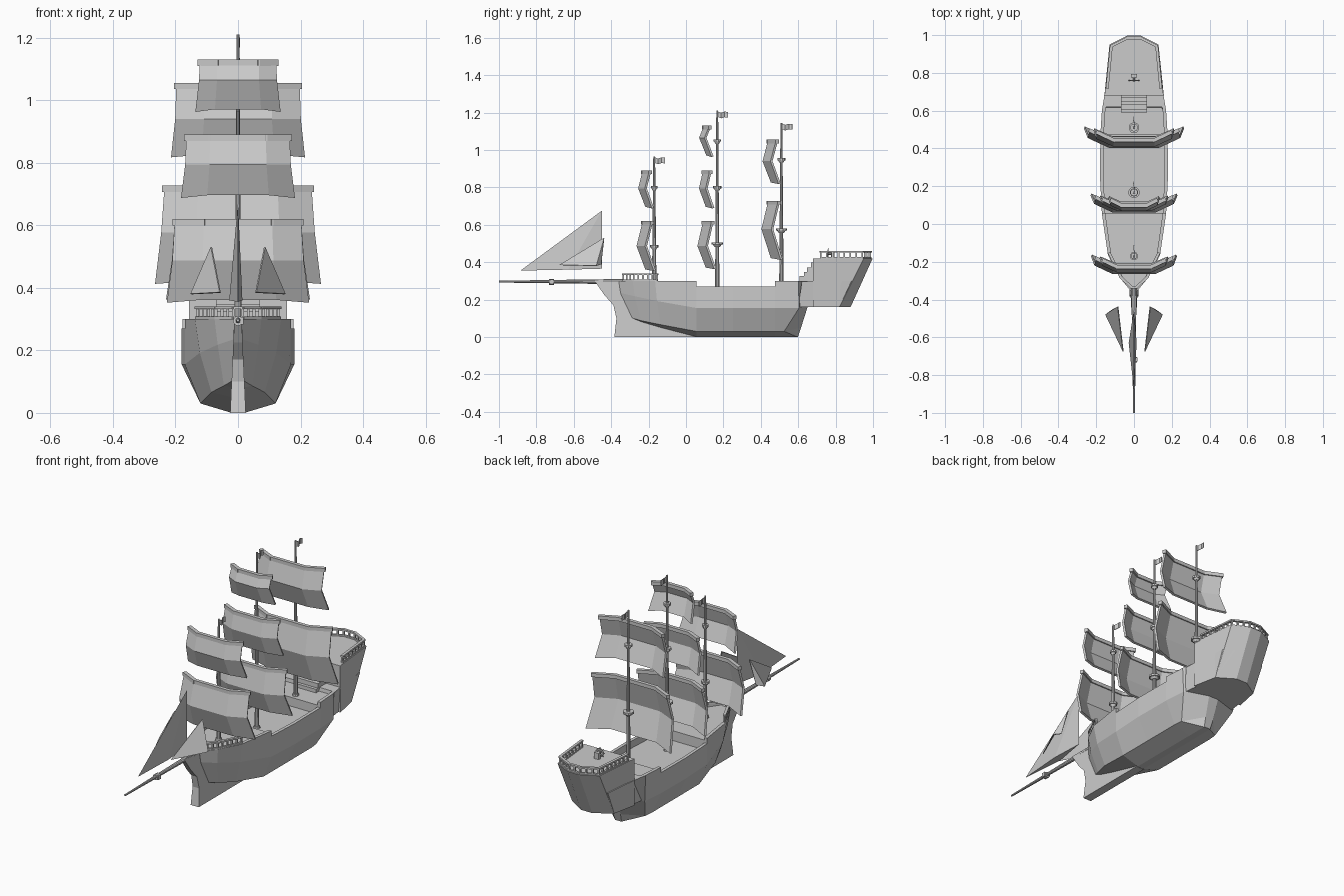
import bpy, bmesh, math
from mathutils import Vector, Matrix

if "Cube" in bpy.data.objects:
    bpy.data.objects.remove(bpy.data.objects["Cube"])


def finish(name, bm, solid=0):
    bmesh.ops.remove_doubles(bm, verts=bm.verts, dist=1e-5)
    bmesh.ops.recalc_face_normals(bm, faces=bm.faces)
    me = bpy.data.meshes.new(name)
    bm.to_mesh(me)
    bm.free()
    ob = bpy.data.objects.new(name, me)
    bpy.context.collection.objects.link(ob)
    if solid:
        m = ob.modifiers.new("thickness", 'SOLIDIFY')
        m.thickness, m.offset = solid, 0
    return ob


def loft(bm, rings, cap=True):
    vs = [[bm.verts.new(p) for p in r] for r in rings]
    n = len(rings[0])
    for a, b in zip(vs, vs[1:]):
        for i in range(n):
            bm.faces.new((a[i], a[(i + 1) % n], b[(i + 1) % n], b[i]))
    if cap:
        bm.faces.new(vs[0])
        bm.faces.new(vs[-1][::-1])


def mirrored(half):
    return half + [(-x, y, z) for x, y, z in reversed(half)]


def box(bm, c, s):
    bmesh.ops.create_cube(bm, size=1, matrix=Matrix.Translation(c) @ Matrix.Diagonal((*s, 1)))


def beam(bm, a, b, w, h):
    a, b = Vector(a), Vector(b)
    d = b - a
    rot = Matrix.Rotation(math.atan2(d.y, d.x), 4, 'Z')
    bmesh.ops.create_cube(bm, size=1, matrix=Matrix.Translation((a + b) / 2) @ rot
                          @ Matrix.Diagonal((d.length + w * 0.6, w, h, 1)))


def rod(bm, a, b, r1, r2, n=10):
    a, b = Vector(a), Vector(b)
    d = b - a
    bmesh.ops.create_cone(bm, cap_ends=True, segments=n, radius1=r1, radius2=r2, depth=d.length,
                          matrix=Matrix.Translation((a + b) / 2) @ d.to_track_quat('Z', 'Y').to_matrix().to_4x4())


# hull: stations of rail, waist, chine and keel points, with stepped decks
def station(top, mid, chine, keel, deck):
    x, y, z = top
    xi = max(x - 0.018, 0.004)
    return mirrored([(xi, y, deck), (xi, y, z), top, mid, chine, keel])


def midship(y, w, z, deck):
    return station((w, y, z), (w, y, .155), (.12, y, .03), (.02, y, 0), deck)


bm = bmesh.new()
loft(bm, [
    station((.012, -.36, .30), (.015, -.35, .235), (.014, -.30, .105), (.01, -.295, .095), .285),
    station((.075, -.285, .30), (.065, -.275, .218), (.045, -.24, .087), (.014, -.24, .08), .285),
    station((.138, -.165, .30), (.122, -.155, .192), (.085, -.137, .066), (.018, -.137, .05), .285),
    midship(.055, .17, .30, .285),
    midship(.055, .17, .27, .23),
    midship(.25, .18, .27, .23),
    midship(.475, .178, .27, .23),
    midship(.475, .178, .30, .28),
    station((.17, .60, .30), (.168, .605, .155), (.115, .525, .03), (.02, .595, 0), .28),
    station((.155, .69, .30), (.03, .65, .16), (.025, .615, .05), (.02, .598, 0), .28),
])
finish("hull", bm)

# prow knee and keel, thinner towards the top
prof = [(-.383, 0), (-.372, .10), (-.388, .17), (-.437, .225), (-.475, .28), (-.49, .305),
        (-.34, .305), (-.29, .11), (.05, .03), (.05, 0)]
bm = bmesh.new()
loft(bm, [[(s * (.025 - .045 * z), y, z) for y, z in prof] for s in (-1, 1)])
finish("prow_keel", bm)

# overhanging stern castle
bm = bmesh.new()
loft(bm, [mirrored([(.155, .60, .16), (.13, .82, .16), (.035, .88, .16)]),
          mirrored([(.163, .62, .30), (.136, .885, .30), (.035, .94, .30)]),
          ])
loft(bm, [mirrored([(.158, .68, .16), (.13, .82, .16), (.035, .88, .16)]),
          mirrored([(.156, .68, .42), (.13, .95, .42), (.035, .998, .42)])])
finish("stern_castle", bm)

# stairs to the stern deck
bm = bmesh.new()
for i, (y, z) in enumerate([(.59, .30), (.607, .325), (.63, .348), (.648, .372), (.667, .397)]):
    box(bm, (0, (y + .69) / 2, (z + .27) / 2), (.14, .69 - y, z - .27))
finish("stairs", bm)


# railings
def railing(name, half, z, h=.036):
    pts = [Vector((x, y, z)) for x, y in half] + [Vector((-x, y, z)) for x, y in reversed(half)]
    bm = bmesh.new()
    for a, b in zip(pts, pts[1:]):
        up = Vector((0, 0, h))
        beam(bm, a + Vector((0, 0, .004)), b + Vector((0, 0, .004)), .012, .008)
        beam(bm, a + up, b + up, .015, .009)
        n = max(1, round((b - a).length / .03))
        for i in range(n + 1):
            p = a.lerp(b, i / n)
            box(bm, p + up / 2, (.009, .009, h))
    finish(name, bm)


railing("stern_railing", [(.142, .72), (.12, .942), (.034, .985)], .42)
railing("bow_railing", [(.13, -.155), (.07, -.28), (.014, -.335)], .30)

# steering wheel
bm = bmesh.new()
box(bm, (0, .785, .435), (.03, .018, .04))
rod(bm, (0, .755, .445), (0, .79, .445), .006, .006)
for i in range(8):
    a, b = i * math.pi / 4, (i + 1) * math.pi / 4
    p = Vector((.022 * math.cos(a), .76, .445 + .022 * math.sin(a)))
    q = Vector((.022 * math.cos(b), .76, .445 + .022 * math.sin(b)))
    rod(bm, p, q, .003, .003, 6)
    rod(bm, (0, .76, .445), Vector((0, .76, .445)) + (p - Vector((0, .76, .445))) * 1.35, .002, .002, 5)
finish("steering_wheel", bm)


# masts with collars and flags
def mast(name, y, base, top, collars):
    bm = bmesh.new()
    rod(bm, (0, y, base), (0, y, top), .012, .005)
    rod(bm, (0, y, base), (0, y, base + .02), .02, .016)
    for z, r in collars:
        rod(bm, (0, y, z - .006), (0, y, z + .006), r, r)
        rod(bm, (0, y, z - .018), (0, y, z - .006), r * .5, r * .8)
    finish(name + "_mast", bm)
    bm = bmesh.new()
    rows = [[bm.verts.new((dx, y + dy, top - .003 - dz - h)) for dx, dy, dz in
             [(0, 0, 0), (.005, .02, .008), (-.004, .04, .002), (0, .058, .004)]] for h in (0, .03)]
    for i in range(3):
        bm.faces.new((rows[0][i], rows[0][i + 1], rows[1][i + 1], rows[1][i]))
    finish(name + "_flag", bm, .003)


mast("fore", -.17, .28, .965, [(.80, .017), (.485, .022)])
mast("main", .167, .22, 1.21, [(1.05, .02), (.80, .022), (.50, .03)])
mast("mizzen", .51, .27, 1.145, [(.95, .021), (.575, .029)])


# square sails: three rows, swept-back ends, yard along the top
def sail(name, y, w1, w2, zt, zm, zb, belly, back=.045):
    rows = [(w1, y, zt - .01, 0), ((w1 + w2) / 2 - .005, y - belly, zm, 0), (w2, y + .016, zb + .008, .009)]
    grid = [[Vector((f * w, yy + (back if abs(f) == 1 else 0), z - (drop if abs(f) == 1 else 0)))
             for f in (-1, -.54, .54, 1)] for w, yy, z, drop in rows]
    bm = bmesh.new()
    vs = [[bm.verts.new(p) for p in r] for r in grid]
    for a, b in zip(vs, vs[1:]):
        for i in range(3):
            bm.faces.new((a[i], a[i + 1], b[i + 1], b[i]))
    finish(name + "_sail", bm, .012)
    bm = bmesh.new()
    for a, b in zip(grid[0], grid[0][1:]):
        beam(bm, a, b, .02, .02)
    finish(name + "_yard", bm)


sail("fore_lower", -.228, .20, .225, .62, .487, .355, .031)
sail("fore_upper", -.228, .163, .18, .89, .795, .69, .022, .035)
sail("main_lower", .095, .20, .228, .62, .487, .365, .028)
sail("main_middle", .095, .163, .18, .89, .795, .69, .02, .035)
sail("main_top", .098, .12, .134, 1.13, 1.065, .965, .022, .028)
sail("mizzen_lower", .443, .233, .263, .727, .577, .415, .034, .052)
sail("mizzen_upper", .443, .195, .212, 1.055, .94, .82, .028, .042)

# bowsprit with collar
bm = bmesh.new()
rod(bm, (0, -.34, .296), (0, -1, .296), .014, .005)
rod(bm, (0, -.705, .294), (0, -.732, .294), .016, .016)
box(bm, (.008, -.718, .294), (.02, .02, .024))
finish("bowsprit", bm)

# centre jib: bellied triangular sail
bm = bmesh.new()
t, aft, tip, l, r = [bm.verts.new(p) for p in
                     [(0, -.45, .675), (0, -.45, .365), (0, -.885, .355), (-.028, -.63, .36), (.014, -.63, .36)]]
for m in (l, r):
    bm.faces.new((t, aft, m))
    bm.faces.new((t, m, tip))
bm.faces.new((aft, l, tip, r))
finish("centre_jib", bm)

# side jibs
for side, s in (("left", -1), ("right", 1)):
    bm = bmesh.new()
    bm.faces.new([bm.verts.new(p) for p in
                  [(s * .085, -.437, .53), (s * .057, -.675, .385), (s * .15, -.48, .38)]])
    bm.faces.new([bm.verts.new(p) for p in
                  [(s * .085, -.437, .53), (s * .15, -.48, .38), (s * .115, -.455, .388)]])
    finish(side + "_jib", bm, .005)
